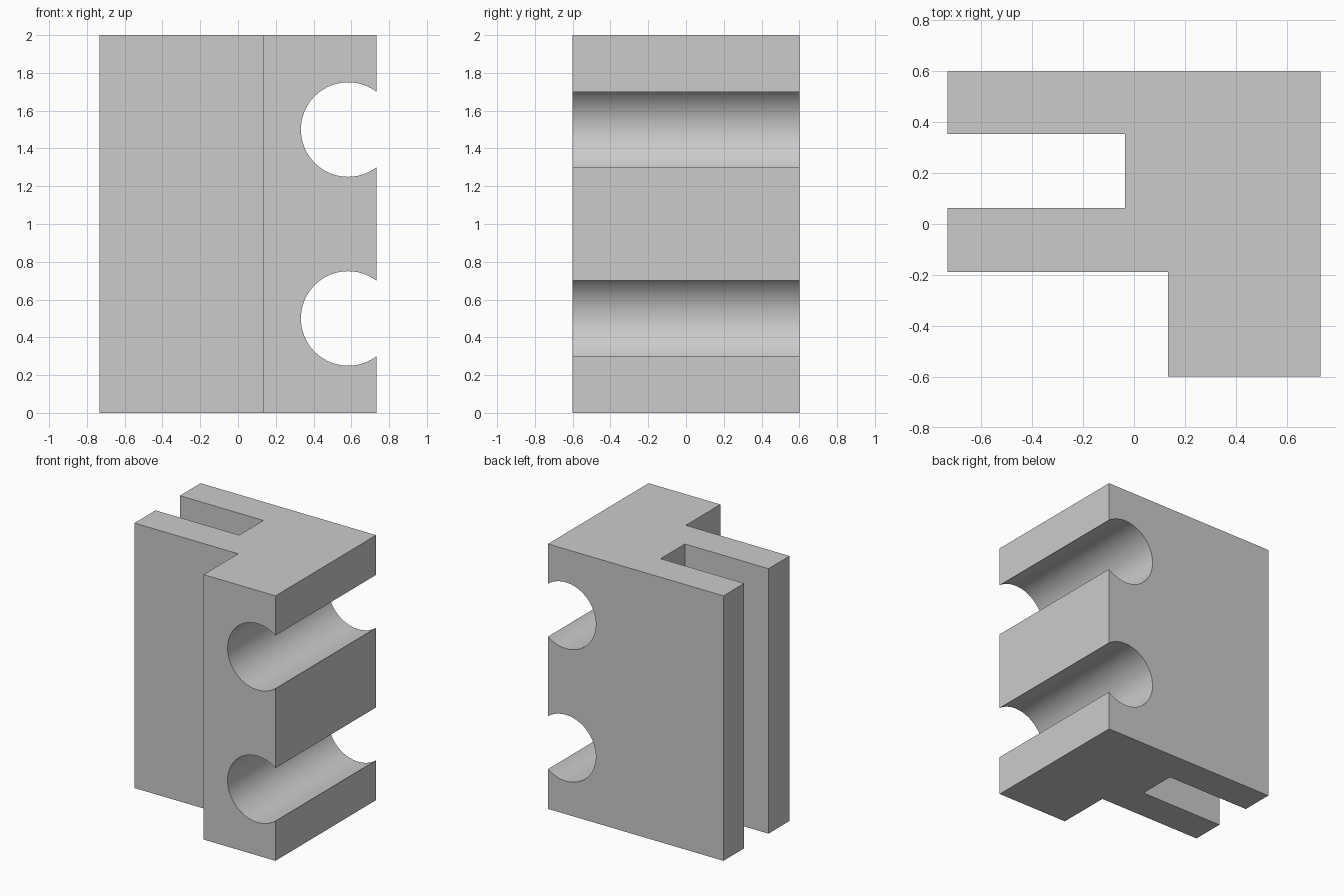
import bpy, bmesh, math

cube = bpy.data.objects.get("Cube")
if cube:
    bpy.data.objects.remove(cube, do_unlink=True)

HEIGHT = 2.0
HALF_W, HALF_D = 0.733, 0.6
BORE_X, BORE_R = 0.583, 0.25

grey = bpy.data.materials.new("plain_grey")
grey.use_nodes = True
colour = (0.6, 0.6, 0.6, 1)
grey.diffuse_color = colour
grey.node_tree.nodes["Principled BSDF"].inputs["Base Color"].default_value = colour


def make_object(name, bm):
    bmesh.ops.recalc_face_normals(bm, faces=bm.faces)
    mesh = bpy.data.meshes.new(name)
    bm.to_mesh(mesh)
    bm.free()
    mesh.materials.append(grey)
    obj = bpy.data.objects.new(name, mesh)
    bpy.context.collection.objects.link(obj)
    return obj


def prism(name, points, axis_vector, place):
    """Extrude a closed 2D profile into a solid."""
    bm = bmesh.new()
    face = bm.faces.new([bm.verts.new(place(a, b)) for a, b in points])
    result = bmesh.ops.extrude_face_region(bm, geom=[face])
    verts = [v for v in result["geom"] if isinstance(v, bmesh.types.BMVert)]
    bmesh.ops.translate(bm, verts=verts, vec=axis_vector)
    return make_object(name, bm)


# Block with a forked flange on one side, from its plan outline
outline = [
    (0.133, -HALF_D), (HALF_W, -HALF_D), (HALF_W, HALF_D), (-HALF_W, HALF_D),
    (-HALF_W, 0.353), (-0.035, 0.353), (-0.035, 0.063), (-HALF_W, 0.063),
    (-HALF_W, -0.188), (0.133, -0.188),
]
block = prism("slotted_block", outline, (0, 0, HEIGHT), lambda x, y: (x, y, 0))

# Two round channels running front to back, open along the side
SIDES = 96
for label, z in (("lower", 0.5), ("upper", 1.5)):
    circle = [(BORE_X + BORE_R * math.cos(math.tau * i / SIDES),
               z + BORE_R * math.sin(math.tau * i / SIDES)) for i in range(SIDES)]
    cutter = prism(label + "_channel_cutter", circle, (0, 2, 0),
                   lambda x, h: (x, -1, h))
    cutter.hide_render = True
    bpy.ops.object.select_all(action="DESELECT")
    block.select_set(True)
    bpy.context.view_layer.objects.active = block
    cut = block.modifiers.new(label + "_channel", "BOOLEAN")
    cut.operation = "DIFFERENCE"
    cut.solver = "EXACT"
    cut.object = cutter
    bpy.ops.object.modifier_apply(modifier=cut.name)
    bpy.data.objects.remove(cutter, do_unlink=True)

# Smooth channel walls, crisp block edges
bpy.ops.object.shade_smooth_by_angle(angle=math.radians(30))
